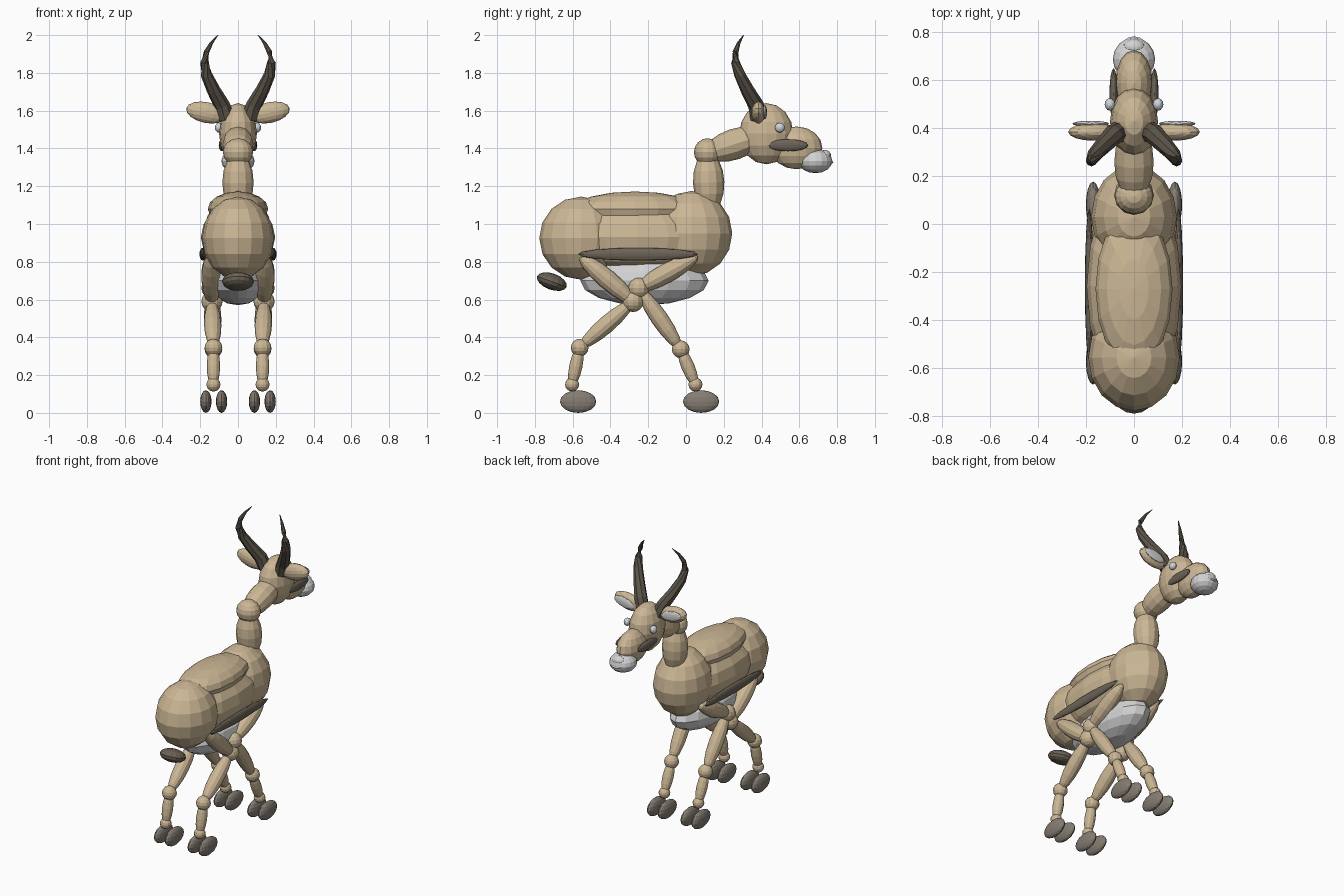
import bpy, bmesh, math
from mathutils import Vector, Matrix

if "Cube" in bpy.data.objects:
    bpy.data.objects.remove(bpy.data.objects["Cube"])


def material(name, rgb):
    m = bpy.data.materials.new(name)
    m.diffuse_color = (*rgb, 1)
    m.use_nodes = True
    m.node_tree.nodes["Principled BSDF"].inputs["Base Color"].default_value = m.diffuse_color
    return m


TAN = material("tan_coat", (0.60, 0.47, 0.30))
PALE = material("pale_grey", (0.66, 0.66, 0.67))
HOOF = material("hoof_grey_brown", (0.235, 0.205, 0.17))
DARK = material("dark_brown", (0.15, 0.125, 0.095))
HORN = material("horn_brown", (0.11, 0.092, 0.07))
EYE = material("eye_grey", (0.62, 0.66, 0.70))


def finish(name, bm, mat):
    bmesh.ops.recalc_face_normals(bm, faces=bm.faces)
    me = bpy.data.meshes.new(name)
    bm.to_mesh(me)
    bm.free()
    me.materials.append(mat)
    ob = bpy.data.objects.new(name, me)
    bpy.context.collection.objects.link(ob)
    return ob


def ellipsoid(name, c, r, mat, rot=None, seg=16, rings=8):
    """Faceted ellipsoid with centre c and radii r."""
    bm = bmesh.new()
    bmesh.ops.create_uvsphere(bm, u_segments=seg, v_segments=rings, radius=1)
    m = Matrix.Translation(c) @ (rot or Matrix()) @ Matrix.Diagonal((*r, 1))
    bm.transform(m)
    return finish(name, bm, mat)


def limb(name, a, b, r, mat=TAN, over=0.02):
    """Ellipsoid stretched from a to b."""
    a, b = Vector(a), Vector(b)
    d = b - a
    rot = d.to_track_quat('Z', 'Y').to_matrix().to_4x4()
    return ellipsoid(name, (a + b) / 2, (r, r, d.length / 2 + over), mat, rot, 12, 8)


def horn(name, pts, radii, sides=8):
    """Tapered tube through pts ending in a point."""
    bm = bmesh.new()
    pts = [Vector(p) for p in pts]
    rows = []
    for i, (p, r) in enumerate(zip(pts, radii)):
        t = pts[min(i + 1, len(pts) - 1)] - pts[max(i - 1, 0)]
        q = t.to_track_quat('Z', 'Y')
        rows.append([bm.verts.new(p + q @ Vector((r * math.cos(k * math.tau / sides),
                                                 r * math.sin(k * math.tau / sides), 0)))
                     for k in range(sides)])
    for lo, hi in zip(rows, rows[1:]):
        for k in range(sides):
            j = (k + 1) % sides
            bm.faces.new((lo[k], lo[j], hi[j], hi[k]))
    bm.faces.new(rows[0])
    bm.faces.new(rows[-1])
    return finish(name, bm, HORN)


def rx(deg):
    return Matrix.Rotation(math.radians(deg), 4, 'X')


# Body
ellipsoid("rump", (0, -0.555, 0.925), (0.19, 0.222, 0.22), TAN)
ellipsoid("chest", (0, 0.03, 0.95), (0.178, 0.215, 0.225), TAN)
ellipsoid("torso", (0, -0.26, 0.93), (0.197, 0.44, 0.18), TAN)
ellipsoid("back", (0, -0.27, 1.08), (0.16, 0.33, 0.092), TAN)
ellipsoid("belly", (0, -0.22, 0.70), (0.15, 0.34, 0.13), PALE)
ellipsoid("tail", (0, -0.71, 0.695), (0.085, 0.083, 0.043), DARK, rx(-20))

# Neck
limb("lower_neck", (0, 0.125, 1.08), (0, 0.115, 1.36), 0.083)
ellipsoid("neck_joint", (0, 0.115, 1.38), (0.08, 0.073, 0.074), TAN)
limb("upper_neck", (0, 0.115, 1.375), (0, 0.40, 1.47), 0.082)

# Head
ellipsoid("head", (0, 0.425, 1.478), (0.1, 0.143, 0.162), TAN)
ellipsoid("snout", (0, 0.585, 1.403), (0.078, 0.137, 0.113), TAN)
ellipsoid("muzzle", (0, 0.685, 1.333), (0.088, 0.09, 0.064), PALE)
ellipsoid("nose", (0, 0.735, 1.362), (0.045, 0.033, 0.03), PALE)
ellipsoid("lip", (0, 0.72, 1.327), (0.058, 0.06, 0.014), PALE)

for side, s in (("left", -1), ("right", 1)):
    # Face details
    ellipsoid(f"{side}_eye", (s * 0.1, 0.497, 1.51), (0.022, 0.026, 0.026), EYE, None, 12, 8)
    ellipsoid(f"{side}_cheek_stripe", (s * 0.085, 0.54, 1.417), (0.017, 0.107, 0.032), DARK)
    tilt = Matrix.Rotation(-s * math.radians(12), 4, 'Y')
    ellipsoid(f"{side}_ear", (s * 0.168, 0.383, 1.59), (0.108, 0.037, 0.055), TAN, tilt)
    ellipsoid(f"{side}_inner_ear", (s * 0.18, 0.417, 1.592), (0.078, 0.012, 0.034), PALE, tilt)

    # Horn
    horn(f"{side}_horn",
         [(s * x, y, z) for x, y, z in ((0.06, 0.385, 1.56), (0.085, 0.37, 1.63),
          (0.13, 0.325, 1.71), (0.167, 0.285, 1.79), (0.177, 0.262, 1.855),
          (0.167, 0.262, 1.91), (0.14, 0.28, 1.96), (0.106, 0.305, 2.0))],
         (0.045, 0.042, 0.036, 0.03, 0.023, 0.016, 0.009, 0.002))

    # Flank stripe
    ellipsoid(f"{side}_flank_stripe", (s * 0.186, -0.254, 0.84), (0.018, 0.318, 0.034), DARK)

    # Legs: hip, knee, hock, fetlock and hoof positions as (y, z)
    for leg, hip, knee, hock, fet, hoof in (
            ("hind", (-0.55, 0.82), (-0.28, 0.59), (-0.563, 0.345), (-0.603, 0.15), -0.571),
            ("front", (0.045, 0.82), (-0.25, 0.66), (-0.028, 0.337), (0.05, 0.15), 0.08)):
        n = f"{side}_{leg}"
        H, K, A, F = [(s * x, *p) for x, p in zip((0.145, 0.138, 0.13, 0.13),
                                                 (hip, knee, hock, fet))]
        limb(n + "_thigh", H, K, 0.052)
        ellipsoid(n + "_knee", K, (0.056,) * 3, TAN, None, 12, 8)
        limb(n + "_shin", K, A, 0.046, over=0)
        ellipsoid(n + "_hock", A, (0.047,) * 3, TAN, None, 12, 8)
        limb(n + "_lower_leg", A, F, 0.035, over=0.015)
        ellipsoid(n + "_fetlock", F, (0.037,) * 3, TAN, None, 12, 8)
        for part, x in (("inner", 0.087), ("outer", 0.17)):
            ellipsoid(f"{n}_{part}_hoof", (s * x, hoof, 0.06), (0.03, 0.096, 0.06), HOOF)
